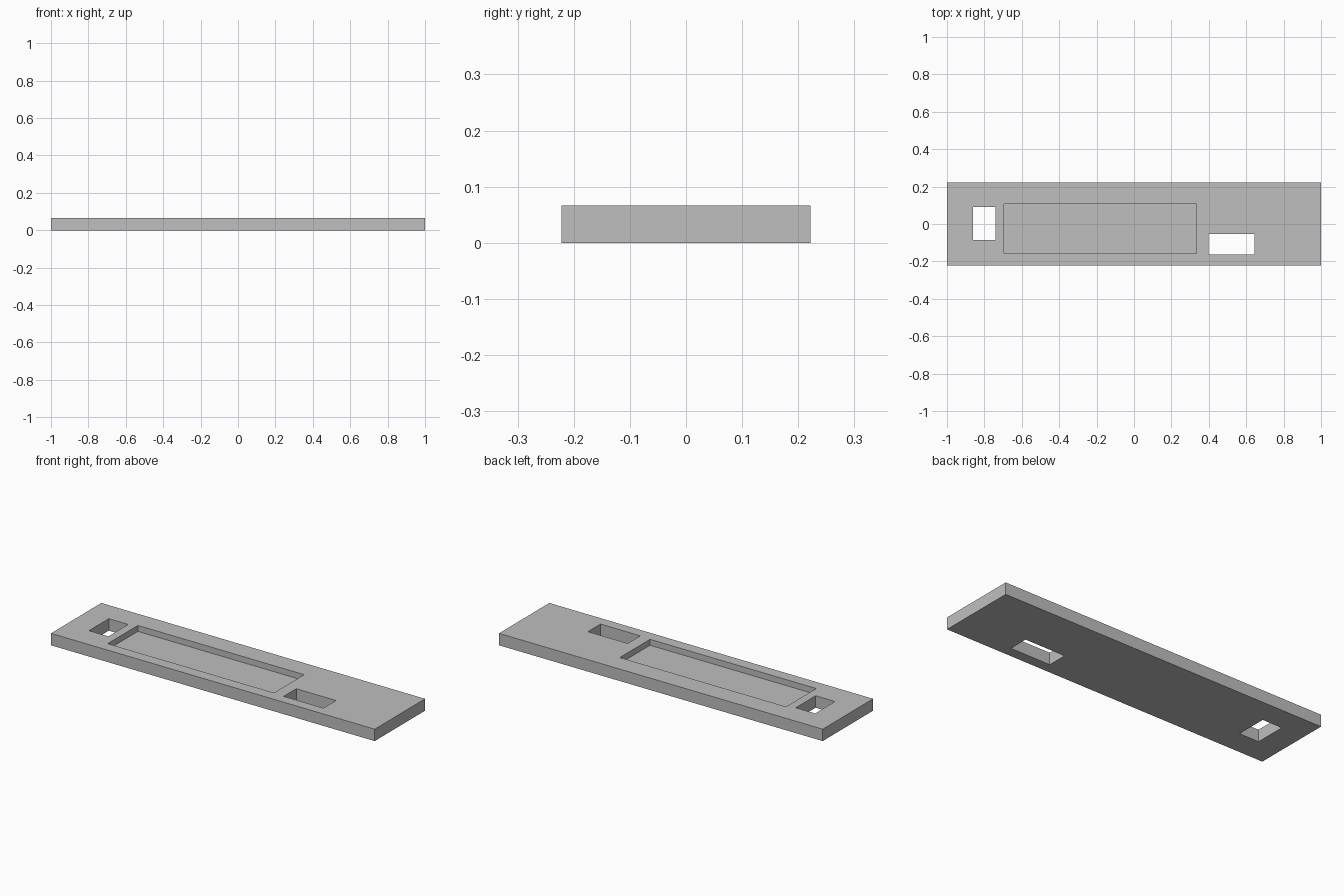
import bpy

default_cube = bpy.data.objects.get("Cube")
if default_cube:
    bpy.data.objects.remove(default_cube, do_unlink=True)

HEIGHT = 0.0667
POCKET_FLOOR = HEIGHT / 2
MARGIN = 0.05  # cutters overshoot the plate surfaces

# Single grey material
grey = bpy.data.materials.new("light grey")
grey.use_nodes = True
colour = (0.52, 0.52, 0.52, 1)
grey.diffuse_color = colour
grey.node_tree.nodes["Principled BSDF"].inputs["Base Color"].default_value = colour


def box(name, x, y, z):
    """Box from (min, max) ranges along each axis."""
    ranges = (x, y, z)
    bpy.ops.mesh.primitive_cube_add(size=1, location=[(a + b) / 2 for a, b in ranges])
    obj = bpy.context.object
    obj.name = name
    obj.scale = [b - a for a, b in ranges]
    bpy.ops.object.transform_apply(location=True, rotation=False, scale=True)
    obj.data.materials.append(grey)
    return obj


# Flat rectangular plate
plate = box("plate", (-1, 1), (-0.222, 0.222), (0, HEIGHT))

# Two through slots and one shallow pocket
through = (-MARGIN, HEIGHT + MARGIN)
cutters = [
    box("end_slot_cutter", (-0.861, -0.741), (-0.085, 0.09), through),
    box("side_slot_cutter", (0.397, 0.643), (-0.164, -0.053), through),
    box("pocket_cutter", (-0.694, 0.333), (-0.158, 0.108), (POCKET_FLOOR, HEIGHT + MARGIN)),
]

bpy.ops.object.select_all(action="DESELECT")
bpy.context.view_layer.objects.active = plate
plate.select_set(True)
for cutter in cutters:
    cut = plate.modifiers.new(cutter.name, "BOOLEAN")
    cut.operation = "DIFFERENCE"
    cut.solver = "EXACT"
    cut.object = cutter
    bpy.ops.object.modifier_apply(modifier=cut.name)
    bpy.data.objects.remove(cutter, do_unlink=True)
